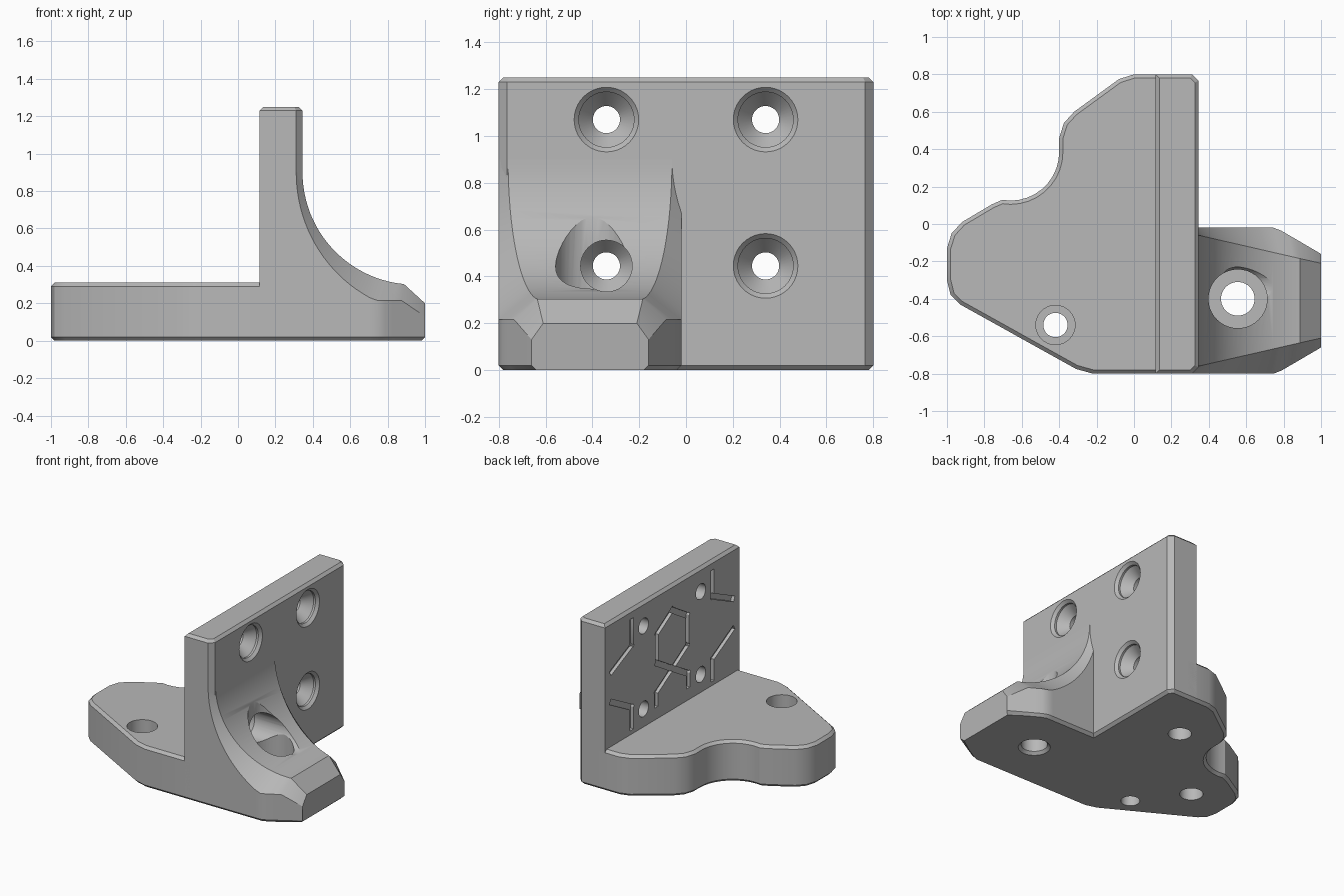
import bpy, bmesh, math
from mathutils import Matrix, Vector

cube = bpy.data.objects.get("Cube")
if cube:
    bpy.data.objects.remove(cube, do_unlink=True)

grey = bpy.data.materials.new("plain_grey")
grey.use_nodes = True
tone = (0.48, 0.48, 0.48, 1)
grey.diffuse_color = tone
grey.node_tree.nodes["Principled BSDF"].inputs["Base Color"].default_value = tone


def finish(name, bm):
    bmesh.ops.recalc_face_normals(bm, faces=bm.faces)
    mesh = bpy.data.meshes.new(name)
    bm.to_mesh(mesh)
    bm.free()
    mesh.materials.append(grey)
    obj = bpy.data.objects.new(name, mesh)
    bpy.context.collection.objects.link(obj)
    return obj


def loft(name, rings):
    """Skin a row of equal rings and cap both ends."""
    bm = bmesh.new()
    rows = [[bm.verts.new(p) for p in ring] for ring in rings]
    n = len(rows[0])
    for a, b in zip(rows, rows[1:]):
        for i in range(n):
            j = (i + 1) % n
            bm.faces.new((a[i], a[j], b[j], b[i]))
    bm.faces.new(rows[0])
    bm.faces.new(rows[-1])
    return finish(name, bm)


def prism(name, outline, height, edge=0.02):
    """Upright slab with chamfered top and bottom rims."""
    bm = bmesh.new()
    floor = bm.faces.new([bm.verts.new((x, y, 0)) for x, y in outline])
    new = bmesh.ops.extrude_face_region(bm, geom=[floor])["geom"]
    bmesh.ops.translate(bm, vec=(0, 0, height),
                        verts=[v for v in new if isinstance(v, bmesh.types.BMVert)])
    rims = [e for e in bm.edges if abs(e.verts[0].co.z - e.verts[1].co.z) < 0.001]
    bmesh.ops.bevel(bm, geom=rims, offset=edge, segments=1, affect='EDGES')
    return finish(name, bm)


def lathe_cutter(profile, place, sides=40):
    """Round cutter from (radius, height) steps."""
    rings = []
    for r, h in profile:
        rings.append([place @ Vector((r * math.cos(t), r * math.sin(t), h))
                      for t in (math.tau * i / sides for i in range(sides))])
    return loft("cutter", rings)


def cut(obj, cutter):
    cutter.hide_render = True
    mod = obj.modifiers.new("cut", 'BOOLEAN')
    mod.operation = 'DIFFERENCE'
    mod.solver = 'EXACT'
    mod.object = cutter
    bpy.context.view_layer.objects.active = obj
    bpy.ops.object.modifier_apply(modifier=mod.name)
    bpy.data.objects.remove(cutter, do_unlink=True)


def upright(x, y):
    return Matrix.Translation((x, y, 0))


def along_x(y, z):
    return Matrix.Translation((0, y, z)) @ Matrix.Rotation(math.pi / 2, 4, 'Y')


# Base plate with a scooped back corner
outline = [(0.2, -0.8), (-0.22, -0.8), (-0.31, -0.775), (-0.93, -0.43), (-0.98, -0.38),
           (-1, -0.3), (-1, -0.13), (-0.975, -0.05), (-0.92, 0.01), (-0.76, 0.105)]
for i in range(11):
    t = math.radians(-100 + 10 * i)
    outline.append((-0.66 + 0.26 * math.cos(t), 0.385 + 0.26 * math.sin(t)))
outline += [(-0.4, 0.46), (-0.375, 0.54), (-0.32, 0.6), (-0.08, 0.775), (0, 0.8), (0.2, 0.8)]
base = prism("base_plate", outline, 0.31)
cut(base, lathe_cutter([(0.065, -0.1), (0.065, 0.15), (0.105, 0.15), (0.105, 0.5)],
                       upright(-0.42, -0.54)))
for x, y in ((-0.09, 0.38), (-0.68, -0.2)):
    cut(base, lathe_cutter([(0.08, -0.1), (0.08, 0.2)], upright(x, y)))

# Upright wall with countersunk screw holes
wall = prism("upright_wall", [(0.115, -0.8), (0.31, -0.8), (0.345, -0.765),
                              (0.345, 0.765), (0.31, 0.8), (0.115, 0.8)], 1.25)
for y in (-0.34, 0.34):
    for z in (0.445, 1.07):
        cut(wall, lathe_cutter([(0.058, 0), (0.058, 0.24), (0.118, 0.31), (0.118, 0.325),
                                (0.138, 0.345), (0.138, 0.5)], along_x(y, z)))

# Shallow honeycomb grooves on the rear of the wall
hexagon = [(0.21 * math.sin(math.tau * i / 6), 0.84 + 0.22 * math.cos(math.tau * i / 6))
           for i in range(7)]
paths = [hexagon]
for s in (-1, 1):
    paths += [[(s * 0.48, 1.16), (s * 0.48, 0.98), (s * 0.72, 0.87)],
              [(s * 0.48, 0.36), (s * 0.48, 0.51), (s * 0.72, 0.64)],
              [(s * 0.02, 0.61), (s * 0.19, 0.51), (s * 0.19, 0.42)]]
for path in paths:
    for a, b in zip(path, path[1:]):
        a, b = Vector((0, *a)), Vector((0, *b))
        step = (b - a).normalized() * 0.02
        side = Vector((0, -step.z, step.y))
        ring = [a - step + side, b + step + side, b + step - side, a - step - side]
        cut(wall, loft("cutter", [[p + Vector((x, 0, 0)) for p in ring] for x in (0, 0.14)]))

# Curved foot with widening chamfers
LOW, HIGH, RIM = -0.8, -0.02, 0.02


def section(upper, w, lower, inset, end=0.0):
    (ux, uz), (lx, lz) = upper, lower
    half = [(ux, LOW + w, uz), (lx, LOW + inset, lz),
            (lx, LOW + inset, RIM), (lx - end, LOW + inset + RIM, 0)]
    mirror = [(x, LOW + HIGH - y, z) for x, y, z in reversed(half)]
    return half + mirror


R, cx, cz = 0.6, 0.945, 0.9
rings = [section((0.25, 0.9), 0.04, (0.25, 0.88), 0)]
for i in range(25):
    t = math.pi + math.radians(84.5) * i / 24
    ux, uz = cx + R * math.cos(t), cz + R * math.sin(t)
    w = 0.04 + 0.23 * (ux - 0.345)
    far = R + 0.85 * w
    lx, lz = cx + far * math.cos(t), cz + far * math.sin(t)
    lz = max(lz, 0.215)
    rings.append(section((ux, uz), w, (lx, lz), max(0, lx - 0.76) * 0.58))
rings.append(section((1, 0.2), 0.19, (1, 0.13), 0.14, RIM))
foot = loft("curved_foot", rings)
cut(foot, lathe_cutter([(0.11, -0.1), (0.11, 0), (0.09, 0.02), (0.09, 0.22),
                        (0.157, 0.22), (0.157, 1.2)], upright(0.555, -0.4)))
cut(foot, lathe_cutter([(0.11, 0.2), (0.11, 1.2)], along_x(-0.34, 0.445)))

# Smooth the round surfaces, keep machined edges crisp
bpy.ops.object.select_all(action='DESELECT')
for obj in (base, wall, foot):
    obj.select_set(True)
bpy.context.view_layer.objects.active = base
bpy.ops.object.shade_smooth_by_angle(angle=math.radians(28))
